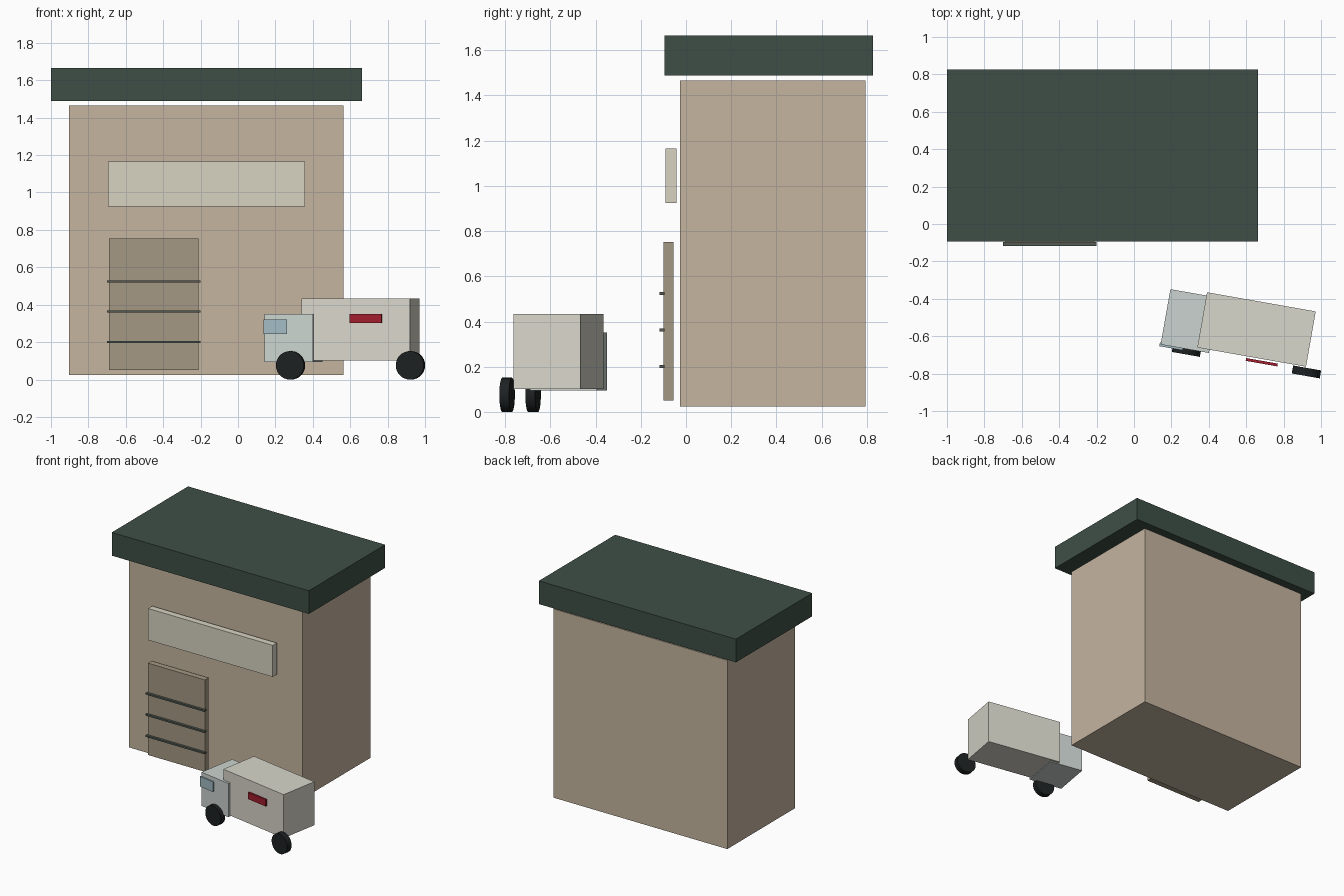
import bpy
from math import radians, pi

if "Cube" in bpy.data.objects:
    bpy.data.objects.remove(bpy.data.objects["Cube"])

TURN = radians(-10)  # heading of the parked van


def paint(name, r, g, b):
    m = bpy.data.materials.new(name)
    m.diffuse_color = tuple((c / 255) ** 2.2 for c in (r, g, b)) + (1,)
    m.use_nodes = True
    m.node_tree.nodes["Principled BSDF"].inputs["Base Color"].default_value = m.diffuse_color
    return m


wall = paint("wall_tan", 195, 179, 158)
roof_green = paint("roof_green", 64, 80, 72)
cream = paint("sign_cream", 214, 209, 192)
brown = paint("door_brown", 163, 151, 130)
rail = paint("rail_grey", 85, 92, 84)
white = paint("van_white", 216, 214, 202)
pale = paint("cab_pale", 202, 211, 207)
glass = paint("glass_blue", 160, 186, 194)
red = paint("stripe_red", 160, 34, 48)
black = paint("tyre_black", 34, 38, 38)


def box(name, center, size, mat, turn=0):
    bpy.ops.mesh.primitive_cube_add(size=1, location=center, rotation=(0, 0, turn))
    o = bpy.context.object
    o.name = name
    o.scale = size
    o.data.materials.append(mat)
    return o


def span(name, x, y, z, mat):
    center = [(a + b) / 2 for a, b in (x, y, z)]
    return box(name, center, [b - a for a, b in (x, y, z)], mat)


# Building
span("building_walls", (-0.904, 0.564), (-0.026, 0.793), (0.025, 1.465), wall)
span("flat_roof", (-1.0, 0.664), (-0.094, 0.826), (1.488, 1.665), roof_green)
span("sign_board", (-0.695, 0.357), (-0.091, -0.042), (0.924, 1.165), cream)

# Shutter door with three rails
span("shutter_door", (-0.69, -0.21), (-0.10, -0.056), (0.052, 0.753), brown)
for i, z in enumerate((0.201, 0.363, 0.524)):
    span(f"door_rail_{i + 1}", (-0.70, -0.20), (-0.118, -0.095), (z - 0.006, z + 0.006), rail)

# Van body, cab, side window and stripe
box("van_body", (0.655, -0.564, 0.267), (0.59, 0.30, 0.332), white, TURN)
box("van_cab", (0.2975, -0.519, 0.223), (0.262, 0.30, 0.257), pale, TURN)
box("side_window", (0.2, -0.654, 0.282), (0.128, 0.021, 0.077), glass, TURN)
box("side_stripe", (0.683, -0.739, 0.326), (0.172, 0.015, 0.05), red, TURN)

# Wheels on the street side
for name, x, y in (("front_wheel", 0.281, -0.676), ("rear_wheel", 0.922, -0.791)):
    bpy.ops.mesh.primitive_cylinder_add(vertices=32, radius=0.076, depth=0.043,
                                        location=(x, y, 0.076), rotation=(pi / 2, 0, TURN))
    wheel = bpy.context.object
    wheel.name = name
    wheel.data.materials.append(black)
    bpy.ops.object.shade_smooth_by_angle()
